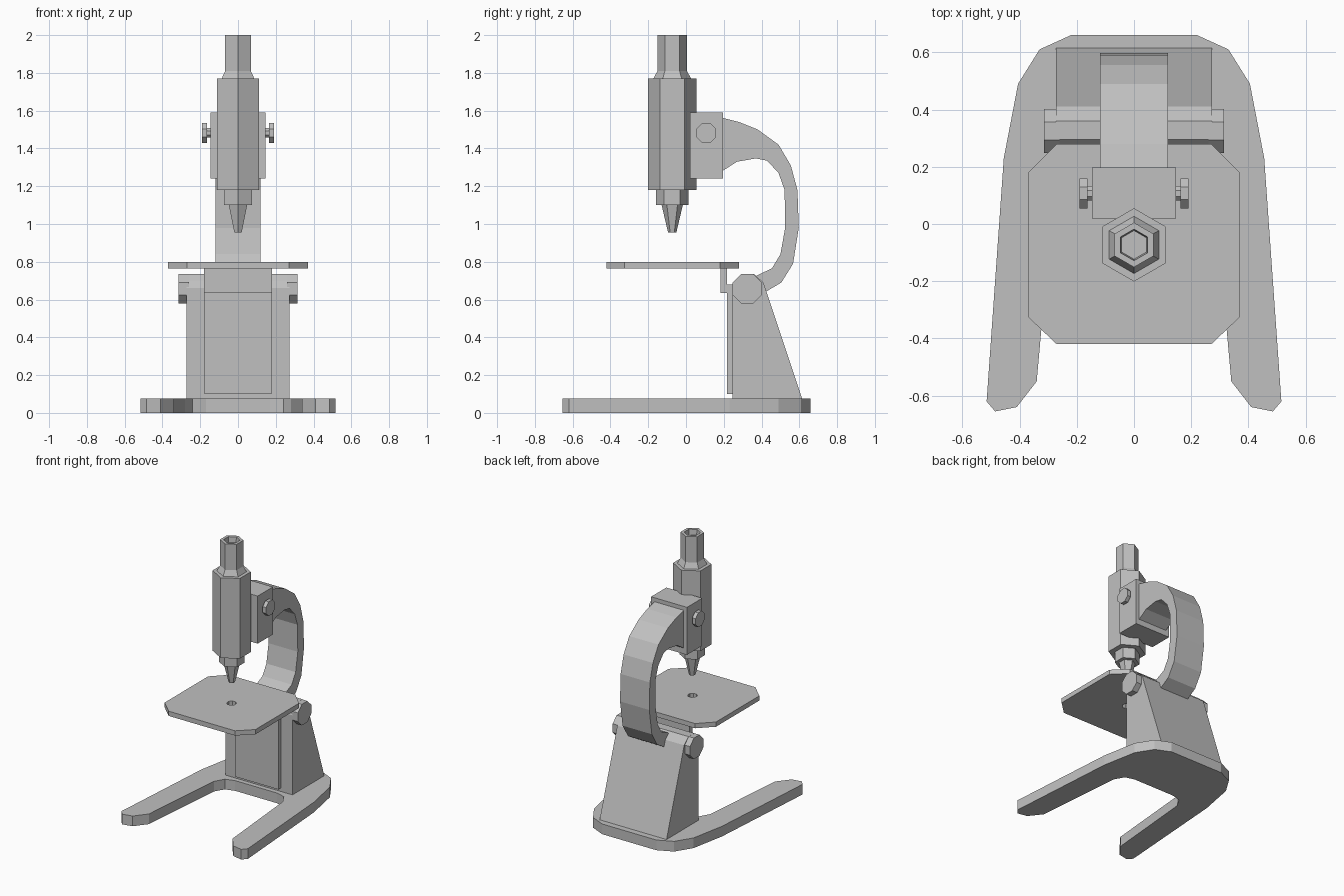
import bpy, bmesh, math
from mathutils import Vector

cube = bpy.data.objects.get("Cube")
if cube:
    bpy.data.objects.remove(cube, do_unlink=True)

grey = bpy.data.materials.new("mid grey")
grey.use_nodes = True
grey.diffuse_color = (0.53, 0.53, 0.53, 1)
grey.node_tree.nodes["Principled BSDF"].inputs["Base Color"].default_value = (0.53, 0.53, 0.53, 1)


def finish(name, bm):
    bmesh.ops.recalc_face_normals(bm, faces=bm.faces)
    mesh = bpy.data.meshes.new(name)
    bm.to_mesh(mesh)
    bm.free()
    mesh.materials.append(grey)
    obj = bpy.data.objects.new(name, mesh)
    bpy.context.collection.objects.link(obj)
    return obj


def prism(name, outline, axis, lo, hi):
    """Extrude an outline along x (outline in y, z) or along z (outline in x, y)."""
    bm = bmesh.new()
    place = (lambda a, b: (lo, a, b)) if axis == "x" else (lambda a, b: (a, b, lo))
    face = bm.faces.new([bm.verts.new(place(a, b)) for a, b in outline])
    out = bmesh.ops.extrude_face_region(bm, geom=[face])
    step = Vector((hi - lo, 0, 0)) if axis == "x" else Vector((0, 0, hi - lo))
    bmesh.ops.translate(bm, vec=step, verts=[g for g in out["geom"] if isinstance(g, bmesh.types.BMVert)])
    return finish(name, bm)


def box(name, half_width, y0, y1, z0, z1):
    return prism(name, [(y0, z0), (y1, z0), (y1, z1), (y0, z1)], "x", -half_width, half_width)


def ngon(n, r, a, b, turn):
    return [(a + r * math.cos(math.tau * (i + turn) / n), b + r * math.sin(math.tau * (i + turn) / n))
            for i in range(n)]


def turned(name, profile, y):
    """Six-sided stack of (radius, height) rings, closed at both ends."""
    bm = bmesh.new()
    rings = [[bm.verts.new((a, b, z)) for a, b in ngon(6, r, 0, y, 0.5)] for r, z in profile]
    for low, high in zip(rings, rings[1:]):
        for i in range(6):
            j = (i + 1) % 6
            bm.faces.new((low[i], low[j], high[j], high[i]))
    bm.faces.new(rings[0])
    bm.faces.new(rings[-1])
    return finish(name, bm)


# Horseshoe base
half = [(0.22, 0.66), (0.33, 0.61), (0.405, 0.49), (0.455, 0.23), (0.515, -0.62), (0.485, -0.655),
        (0.41, -0.64), (0.34, -0.55), (0.28, 0.12), (0.24, 0.19), (0.17, 0.21)]
prism("base", half + [(-x, y) for x, y in reversed(half)], "z", 0, 0.075)

# Tapered column with rounded top
prism("column", [(0.245, 0.075), (0.615, 0.075), (0.41, 0.69), (0.36, 0.735), (0.295, 0.735),
                 (0.262, 0.70), (0.245, 0.66)], "x", -0.272, 0.272)
box("front_plate", 0.177, 0.217, 0.246, 0.10, 0.68)

# Stage with clipped corners, a hole and its bracket
quarter = [(0.37, 0.18), (0.27, 0.28)]
front = [(0.27, -0.42), (0.37, -0.325)]
right = front + quarter
stage = prism("stage", right + [(-x, y) for x, y in reversed(right)], "z", 0.765, 0.80)
cutter = prism("stage_hole_cutter", ngon(8, 0.033, 0, -0.075, 0.5), "z", 0.7, 0.9)
cutter.hide_render = True
cutter.hide_viewport = True
cut = stage.modifiers.new("hole", "BOOLEAN")
cut.operation = "DIFFERENCE"
cut.solver = "EXACT"
cut.object = cutter
box("stage_bracket", 0.18, 0.182, 0.217, 0.635, 0.766)

# Curved arm
outer = [(0.15, 1.575), (0.20, 1.56), (0.28, 1.54), (0.38, 1.50), (0.49, 1.42), (0.555, 1.31),
         (0.59, 1.18), (0.597, 0.98), (0.567, 0.79), (0.505, 0.69), (0.42, 0.64), (0.36, 0.62)]
inner = [(0.34, 0.71), (0.38, 0.73), (0.455, 0.765), (0.50, 0.84), (0.525, 0.98), (0.522, 1.18),
         (0.49, 1.27), (0.43, 1.335), (0.37, 1.347), (0.27, 1.33), (0.20, 1.285), (0.15, 1.25)]
prism("arm", outer + inner, "x", -0.119, 0.119)
box("focus_block", 0.146, 0.02, 0.197, 1.24, 1.59)

# Hinge bolts and focus knobs on both sides
for side, s in (("left", 1), ("right", -1)):
    prism(side + "_hinge_bolt", ngon(8, 0.084, 0.325, 0.657, 0.5), "x", s * 0.26, s * 0.315)
    prism(side + "_knob_shaft", ngon(8, 0.027, 0.107, 1.482, 0.5), "x", s * 0.14, s * 0.17)
    prism(side + "_knob", ngon(8, 0.057, 0.107, 1.482, 0.5), "x", s * 0.163, s * 0.19)

# Six-sided tube, hollow eyepiece and objective
turned("body_tube", [(0.128, 1.18), (0.128, 1.77)], -0.073)
turned("eyepiece", [(0.10, 1.765), (0.10, 1.77), (0.078, 1.81), (0.078, 2.0), (0.055, 2.0), (0.05, 1.96)], -0.073)
turned("objective", [(0.022, 0.955), (0.056, 1.10), (0.085, 1.10), (0.085, 1.19)], -0.073)
